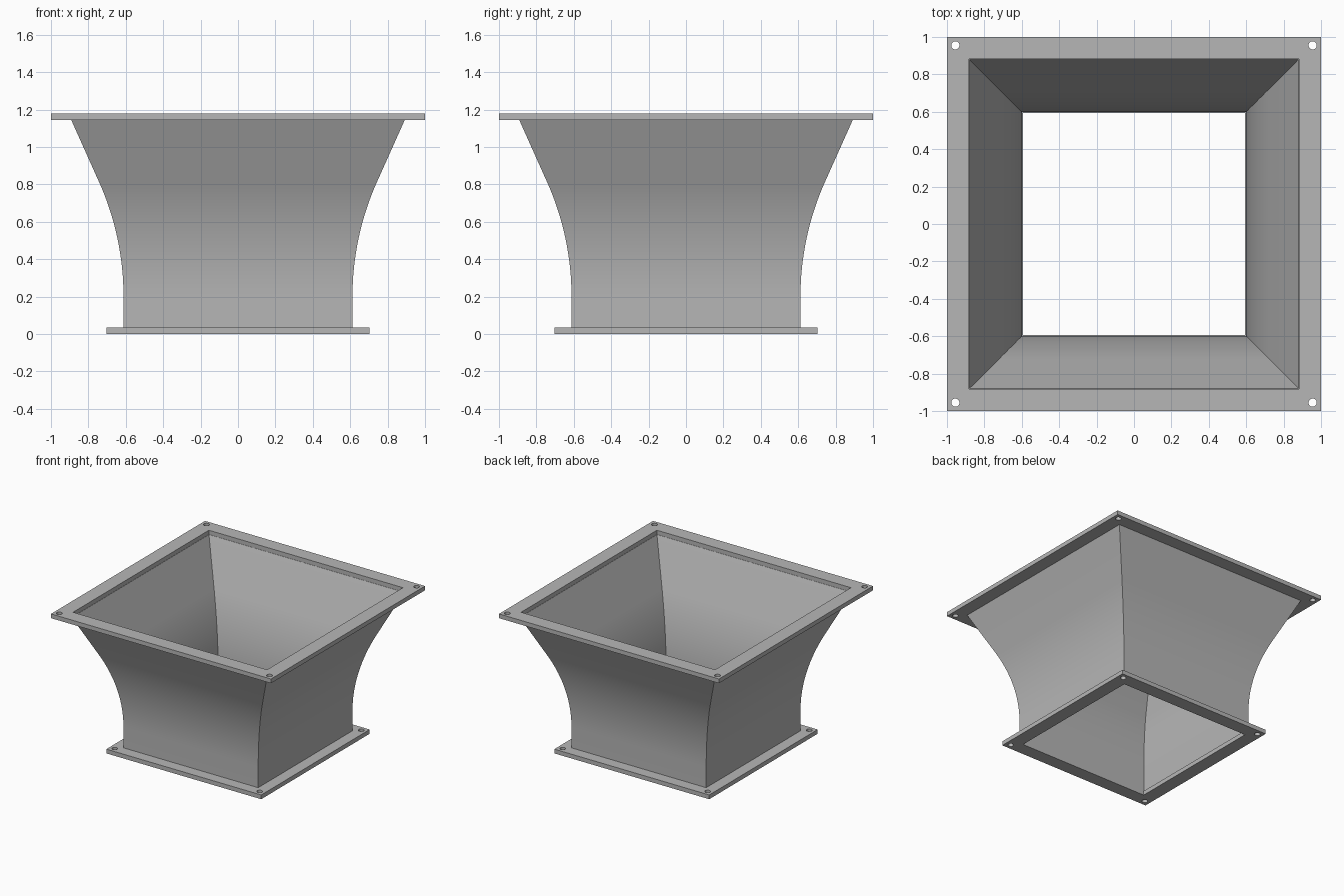
import bpy, bmesh, math

cube = bpy.data.objects.get("Cube")
if cube:
    bpy.data.objects.remove(cube, do_unlink=True)

HEIGHT, PLATE = 1.18, 0.035
WALL = 0.012

grey = bpy.data.materials.new("sheet_metal_grey")
grey.use_nodes = True
COLOUR = (0.47, 0.47, 0.47, 1)
grey.diffuse_color = COLOUR
grey.node_tree.nodes["Principled BSDF"].inputs["Base Color"].default_value = COLOUR


def add_object(name, mesh):
    mesh.materials.clear()
    mesh.materials.append(grey)
    obj = bpy.data.objects.new(name, mesh)
    bpy.context.collection.objects.link(obj)
    bpy.ops.object.select_all(action='DESELECT')
    obj.select_set(True)
    bpy.context.view_layer.objects.active = obj
    bpy.ops.object.shade_smooth_by_angle(angle=math.radians(30))
    return obj


def square(h):
    return [(-h, -h), (h, -h), (h, h), (-h, h)]


def circle(cx, cy, r, n=24):
    return [(cx + r * math.cos(math.tau * i / n), cy + r * math.sin(math.tau * i / n))
            for i in range(n)]


# Square flange plate with a square opening and four corner bolt holes
def flange(name, half, opening, z):
    curve = bpy.data.curves.new(name + "_outline", 'CURVE')
    curve.dimensions = '2D'
    curve.fill_mode = 'BOTH'
    curve.extrude = PLATE / 2
    loops = [square(half), square(opening)]
    loops += [circle(x, y, 0.022) for x, y in square(half - 0.045)]
    for pts in loops:
        spline = curve.splines.new('POLY')
        spline.points.add(len(pts) - 1)
        for point, (x, y) in zip(spline.points, pts):
            point.co = (x, y, 0, 1)
        spline.use_cyclic_u = True
    helper = bpy.data.objects.new(name + "_helper", curve)
    bpy.context.collection.objects.link(helper)
    deps = bpy.context.evaluated_depsgraph_get()
    mesh = bpy.data.meshes.new_from_object(helper.evaluated_get(deps))
    bpy.data.objects.remove(helper, do_unlink=True)
    bm = bmesh.new()
    bm.from_mesh(mesh)
    bmesh.ops.remove_doubles(bm, verts=bm.verts, dist=0.0001)
    bmesh.ops.translate(bm, verts=bm.verts, vec=(0, 0, z + PLATE / 2))
    bmesh.ops.recalc_face_normals(bm, faces=bm.faces)
    bm.to_mesh(mesh)
    bm.free()
    mesh.name = name
    return add_object(name, mesh)


flange("bottom_flange", 0.704, 0.593, 0)
flange("top_flange", 1.0, 0.882, HEIGHT - PLATE)

# Wall profile: short upright, arc, then straight flare
START_Z, RADIUS, SWEEP, STEPS = 0.2, 1.5, math.radians(23.5), 16
profile = [(0.612, PLATE)]
for i in range(STEPS + 1):
    a = SWEEP * i / STEPS
    profile.append((0.612 + RADIUS * (1 - math.cos(a)), START_Z + RADIUS * math.sin(a)))
profile.append((0.892, HEIGHT - PLATE))

# Four-sided hopper wall: outer skin up, inner skin down
section = profile + [(h - WALL, z) for h, z in reversed(profile)]
bm = bmesh.new()
rings = [[bm.verts.new((x, y, z)) for x, y in square(h)] for h, z in section]
for k, low in enumerate(rings):
    high = rings[(k + 1) % len(rings)]
    for i in range(4):
        j = (i + 1) % 4
        bm.faces.new((low[i], low[j], high[j], high[i]))
bmesh.ops.recalc_face_normals(bm, faces=bm.faces)
wall_mesh = bpy.data.meshes.new("hopper_wall")
bm.to_mesh(wall_mesh)
bm.free()
add_object("hopper_wall", wall_mesh)
